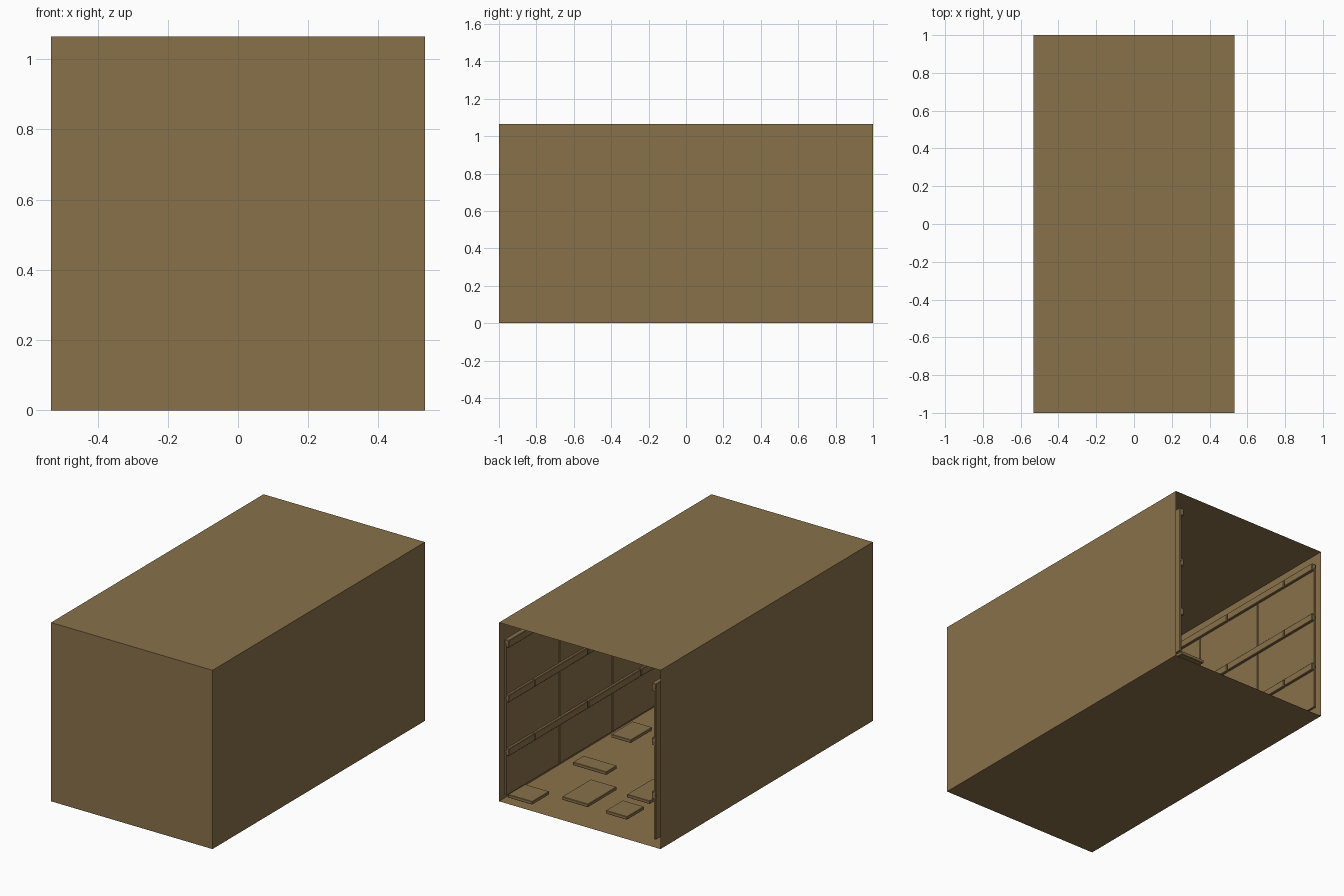
import bpy, bmesh
from mathutils import Matrix

if "Cube" in bpy.data.objects:
    bpy.data.objects.remove(bpy.data.objects["Cube"])

W, H, T = 0.532, 1.065, 0.042   # half width, height, shell thickness

stone = bpy.data.materials.new("sandy_stone")
stone.diffuse_color = (0.25, 0.165, 0.068, 1)
stone.use_nodes = True
stone.node_tree.nodes["Principled BSDF"].inputs["Base Color"].default_value = stone.diffuse_color


def boxes(name, specs, bevel=0.0):
    """One object from a list of (x0, x1, y0, y1, z0, z1) boxes."""
    bm = bmesh.new()
    for x0, x1, y0, y1, z0, z1 in specs:
        m = (Matrix.Translation(((x0 + x1) / 2, (y0 + y1) / 2, (z0 + z1) / 2))
             @ Matrix.Diagonal((x1 - x0, y1 - y0, z1 - z0, 1)))
        bmesh.ops.create_cube(bm, size=1, matrix=m)
    if bevel:
        bmesh.ops.bevel(bm, geom=bm.edges[:], offset=bevel, segments=1, affect='EDGES')
    me = bpy.data.meshes.new(name)
    bm.to_mesh(me)
    bm.free()
    me.materials.append(stone)
    ob = bpy.data.objects.new(name, me)
    bpy.context.collection.objects.link(ob)
    return ob


# Outer shell: a box with the back face opened and hollowed
bm = bmesh.new()
bmesh.ops.create_cube(bm, size=1, matrix=Matrix.Translation((0, 0, H / 2))
                      @ Matrix.Diagonal((2 * W, 2, H, 1)))
back = [f for f in bm.faces if f.normal.y > 0.9]
bmesh.ops.inset_region(bm, faces=back, thickness=T)
bmesh.ops.translate(bm, verts=back[0].verts[:], vec=(0, -2 + T, 0))
me = bpy.data.meshes.new("tunnel_shell")
bm.to_mesh(me)
bm.free()
me.materials.append(stone)
bpy.context.collection.objects.link(bpy.data.objects.new("tunnel_shell", me))

# Side wall stones: tall courses with thin projecting bands between them
bands = (0.305, 0.625, 0.95)
edges = [T] + list(bands) + [H - T]
for side, label in ((-1, "left"), (1, "right")):
    def span(depth):
        return sorted((side * (W - T + 0.01), side * (W - T - depth)))

    blocks, strips = [], []
    for z0, z1 in zip(edges[:3], edges[1:4]):
        for i in range(4):
            y0 = -1 + 0.5 * i
            blocks.append((*span(0.005), max(y0, -1 + T) + 0.003,
                           y0 + 0.497, z0 + 0.003, z1 - 0.003))
    for z in bands:
        cuts = [-1 + T, -0.75, -0.25, 0.25, 0.75, 0.999]
        for y0, y1 in zip(cuts, cuts[1:]):
            strips.append((*span(0.02), y0 + 0.003, y1 - 0.003, z - 0.022, z + 0.022))
    boxes(label + "_wall_blocks", blocks, 0.002)
    boxes(label + "_wall_bands", strips, 0.003)

# Loose flagstones, barely raised above the floor (x, y, width, length)
flags = [(0.14, 0.71, 0.17, 0.27), (-0.14, 0.775, 0.14, 0.16), (0.40, 0.91, 0.16, 0.16),
         (-0.12, 0.50, 0.15, 0.24), (0.32, 0.40, 0.22, 0.10), (0.40, -0.06, 0.13, 0.20),
         (-0.36, 0.55, 0.16, 0.18), (-0.3, -0.05, 0.17, 0.26), (0.1, -0.4, 0.16, 0.2),
         (-0.2, -0.7, 0.2, 0.16), (0.35, -0.72, 0.14, 0.22)]
boxes("flagstones", [(x - w / 2, x + w / 2, y - l / 2, y + l / 2, T - 0.01, T + 0.009)
                     for x, y, w, l in flags], 0.002)
